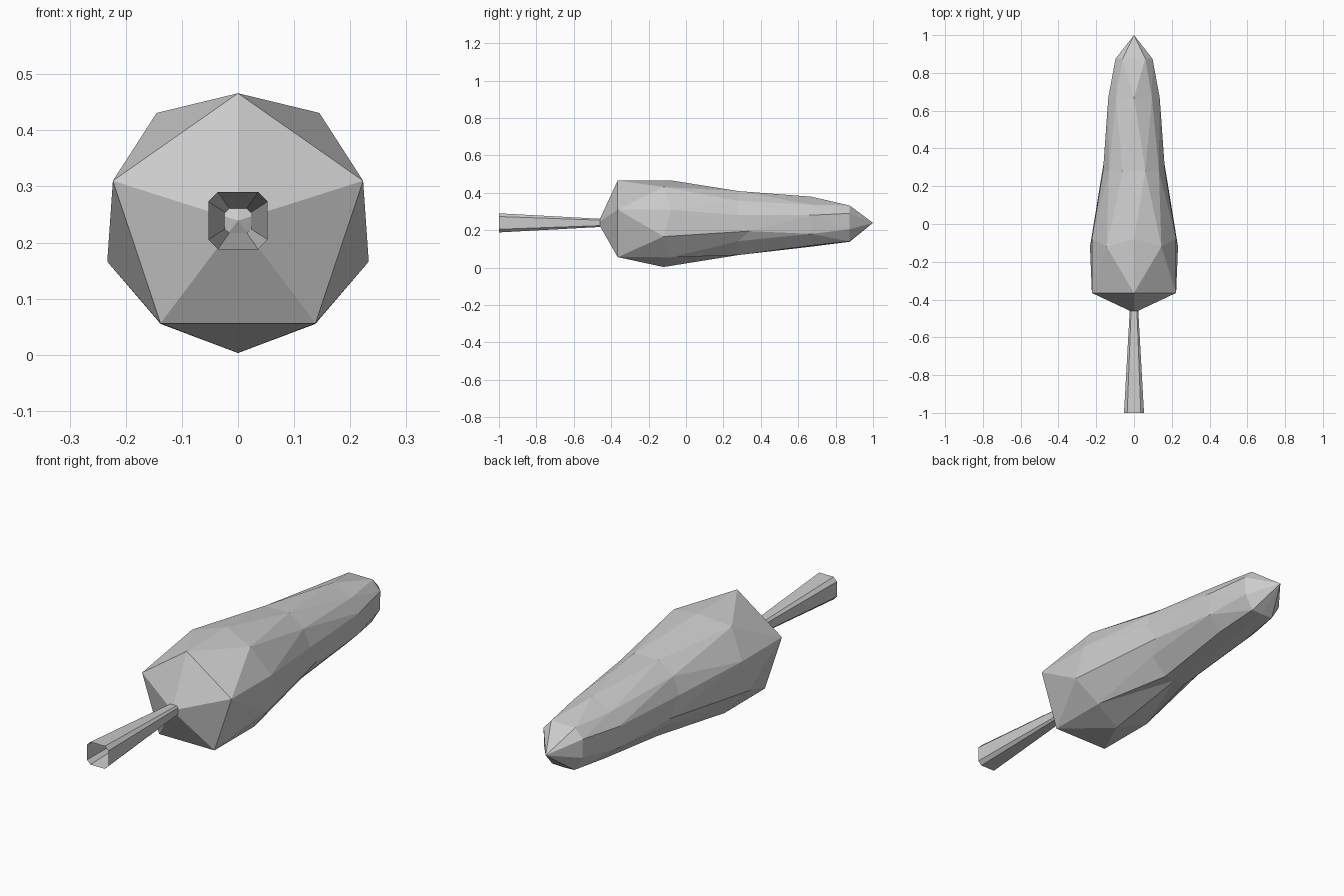
import bpy, bmesh
from math import atan2, pi

if "Cube" in bpy.data.objects:
    bpy.data.objects.remove(bpy.data.objects["Cube"])


def make_object(name, bm):
    bmesh.ops.recalc_face_normals(bm, faces=bm.faces[:])
    mesh = bpy.data.meshes.new(name)
    bm.to_mesh(mesh)
    bm.free()
    obj = bpy.data.objects.new(name, mesh)
    bpy.context.collection.objects.link(obj)
    return obj


def zip_rings(bm, a, b):
    """Fill between two half rings with triangles, stepping down by angle."""
    def angle(ring, k):
        if k >= len(ring):
            return 99
        return atan2(ring[k].co.x, ring[k].co.z - 0.237) % (2 * pi)
    i = j = 0
    while i < len(a) - 1 or j < len(b) - 1:
        if angle(a, i + 1) < angle(b, j + 1):
            bm.faces.new((a[i], a[i + 1], b[j]))
            i += 1
        else:
            bm.faces.new((a[i], b[j + 1], b[j]))
            j += 1


# Faceted body: right half of each ring from top to bottom as (x, z), at depth y
rings = [
    (-0.47, [(0, 0.239)]),
    (-0.365, [(0, 0.466), (0.223, 0.31), (0.138, 0.056), (0, 0.056)]),
    (-0.12, [(0, 0.466), (0.145, 0.431), (0.223, 0.309), (0.233, 0.166),
             (0.138, 0.055), (0, 0.003)]),
    (0.28, [(0, 0.409), (0.06, 0.409), (0.132, 0.357), (0.164, 0.28),
            (0.158, 0.195), (0.13, 0.142), (0.055, 0.067), (0, 0.067)]),
    (0.67, [(0, 0.379), (0.095, 0.336), (0.136, 0.28), (0.128, 0.18),
            (0.066, 0.118), (0, 0.112)]),
    (0.875, [(0, 0.332), (0.06, 0.332), (0.098, 0.29), (0.095, 0.205),
             (0.055, 0.14), (0, 0.138)]),
    (1.0, [(0, 0.239)]),
]
bm = bmesh.new()
loops = [[bm.verts.new((x, y, z)) for x, z in pts] for y, pts in rings]
for k in (0, 2, 4):           # shoulder points sit a little further back
    loops[2][k].co.y = -0.08
loops[3][4].co.y = 0.34       # lower flank point as well
for a, b in zip(loops, loops[1:]):
    zip_rings(bm, a, b)
body = make_object("body", bm)
mirror = body.modifiers.new("mirror", 'MIRROR')
mirror.use_axis = (True, False, False)

# Open, flared stem with chamfered corners
section = [(0.036, 0.051), (0.053, 0.034), (0.053, -0.034), (0.036, -0.051)]
section += [(-x, z) for x, z in reversed(section)]
bm = bmesh.new()
ends = [[bm.verts.new((x * s, y, 0.239 + z * s)) for x, z in section]
        for y, s in ((-1.0, 1.0), (-0.46, 0.43))]
for i in range(8):
    j = (i + 1) % 8
    bm.faces.new((ends[0][i], ends[0][j], ends[1][j], ends[1][i]))
make_object("stem", bm)
